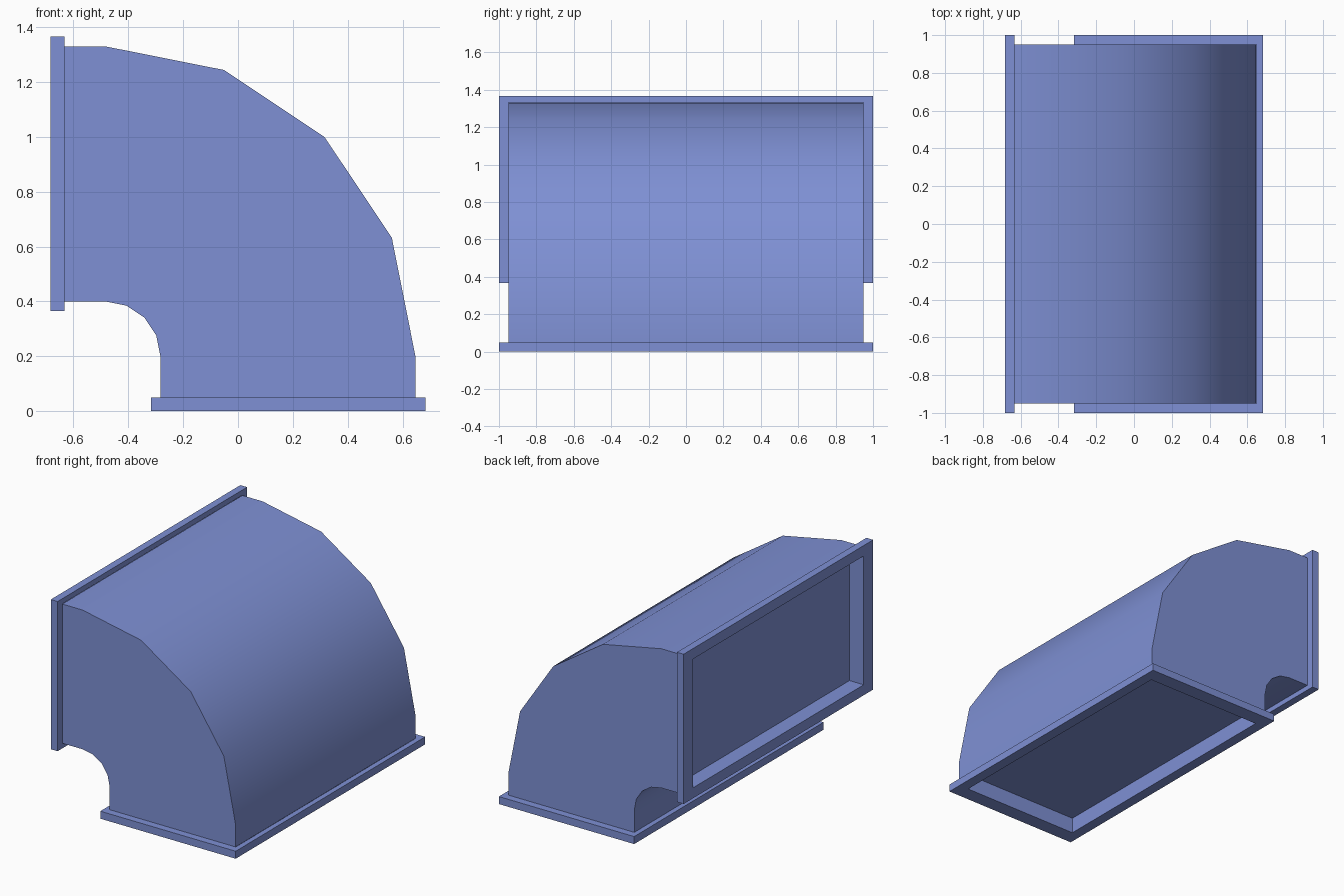
import bpy, bmesh
from math import sin, cos, pi, radians
from mathutils import Vector

cube = bpy.data.objects.get("Cube")
if cube:
    bpy.data.objects.remove(cube)

HALF = 0.683        # half of the overall width and offset of the bend corner
BEND = 0.2          # distance of the bend centre from both port planes
LIP = 0.05          # flange thickness
DEPTH = 0.105       # depth of the port recess
MID = 0.867         # centre of each port, measured from the bend corner

paint = bpy.data.materials.new("periwinkle_blue")
paint.use_nodes = True
colour = (0.21, 0.28, 0.66, 1)
paint.diffuse_color = colour
paint.node_tree.nodes["Principled BSDF"].inputs["Base Color"].default_value = colour


def finish(name, bm):
    """Turn a bmesh into a painted object with smooth bends and sharp corners."""
    bmesh.ops.recalc_face_normals(bm, faces=bm.faces)
    mesh = bpy.data.meshes.new(name)
    bm.to_mesh(mesh)
    bm.free()
    mesh.materials.append(paint)
    obj = bpy.data.objects.new(name, mesh)
    bpy.context.collection.objects.link(obj)
    bpy.ops.object.select_all(action='DESELECT')
    obj.select_set(True)
    bpy.context.view_layer.objects.active = obj
    bpy.ops.object.shade_smooth_by_angle(angle=radians(30))


def arc(radius, steps):
    """Quarter bend with a straight run to each port."""
    bend = [(BEND + radius * cos(pi / 2 * i / steps),
             BEND + radius * sin(pi / 2 * i / steps)) for i in range(steps + 1)]
    return [(BEND + radius, LIP)] + bend + [(LIP, BEND + radius)]


# Elbow body: side profile swept across the width, open at both ports
bm = bmesh.new()
outer, inner = arc(1.13, 4), arc(0.2, 4)
profile = outer + inner[::-1]
sides = [[bm.verts.new((u - HALF, y, z)) for u, z in profile] for y in (-0.95, 0.95)]
for side in sides:
    bm.faces.new(side)
count, last = len(profile), len(outer) - 1
for i in range(count):
    if i not in (last, count - 1):
        j = (i + 1) % count
        bm.faces.new((sides[0][i], sides[0][j], sides[1][j], sides[1][i]))
finish("elbow_body", bm)


def flange(name, place):
    """Rectangular collar with a shallow recessed port."""
    bm = bmesh.new()
    # half length, half width and height of each loop from body to recess floor
    loops = [(0.465, 0.95, LIP), (0.5, 1, LIP), (0.5, 1, 0),
             (0.43, 0.9, 0), (0.43, 0.9, DEPTH)]
    rings = []
    for a, b, h in loops:
        corners = [(-a, -b), (a, -b), (a, b), (-a, b)]
        rings.append([bm.verts.new(place(MID - 0.001 + s - HALF + HALF, t, h))
                      for s, t in corners])
    for r, q in zip(rings, rings[1:]):
        for i in range(4):
            j = (i + 1) % 4
            bm.faces.new((r[i], r[j], q[j], q[i]))
    bm.faces.new(rings[-1])
    finish(name, bm)


flange("bottom_flange", lambda u, y, h: Vector((u - HALF, y, h)))
flange("side_flange", lambda u, y, h: Vector((h - HALF, y, u)))
